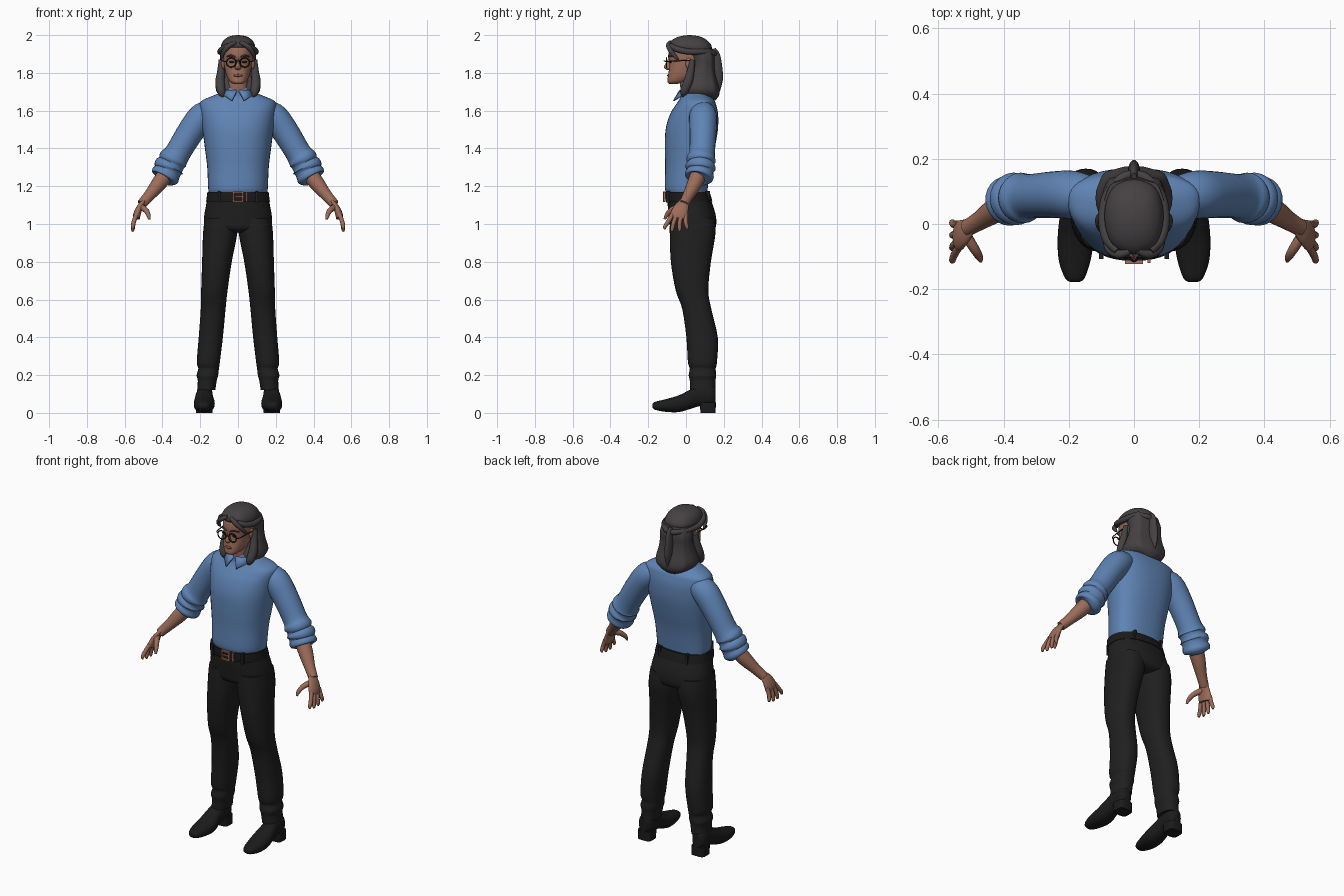
import bpy, bmesh, math
from mathutils import Vector

default = bpy.data.objects.get("Cube")
if default:
    bpy.data.objects.remove(default, do_unlink=True)


def material(name, red, green, blue):
    mat = bpy.data.materials.new(name)
    mat.use_nodes = True
    colour = (red, green, blue, 1)
    mat.diffuse_color = colour
    mat.node_tree.nodes["Principled BSDF"].inputs["Base Color"].default_value = colour
    return mat


SHIRT = material("blue shirt", .115, .23, .46)
SKIN = material("warm skin", .33, .15, .1)
HAIR = material("grey brown hair", .06, .053, .057)
TROUSERS = material("charcoal trousers", .014, .014, .014)
LEATHER = material("black leather", .011, .011, .012)
METAL = material("copper buckle", .4, .16, .1)
LIPS = material("lip brown", .22, .085, .065)
parts = []


def smooth(rows, steps):
    """Catmull-Rom interpolation through rows of numbers."""
    result = []
    last = len(rows) - 1
    for i in range(last):
        a, b = rows[max(i - 1, 0)], rows[i]
        c, d = rows[i + 1], rows[min(i + 2, last)]
        for s in range(steps):
            t = s / steps
            result.append([q + .5 * t * (r - p + t * (2 * p - 5 * q + 4 * r - e + t * (3 * (q - r) + e - p)))
                           for p, q, r, e in zip(a, b, c, d)])
    result.append(list(rows[-1]))
    return result


def finish(name, bm, mat, mirror):
    bmesh.ops.recalc_face_normals(bm, faces=bm.faces)
    mesh = bpy.data.meshes.new(name)
    bm.to_mesh(mesh)
    bm.free()
    mesh.materials.append(mat)
    obj = bpy.data.objects.new(name, mesh)
    bpy.context.collection.objects.link(obj)
    if mirror:
        obj.modifiers.new("Mirror", 'MIRROR').use_mirror_merge = False
    parts.append(obj)
    return obj


def skin_rings(name, rings, mat, mirror):
    """Bridge a list of equal rings of points and cap both ends."""
    bm = bmesh.new()
    loops = [[bm.verts.new(p) for p in ring] for ring in rings]
    n = len(loops[0])
    for low, high in zip(loops, loops[1:]):
        for i in range(n):
            j = (i + 1) % n
            bm.faces.new((low[i], low[j], high[j], high[i]))
    bm.faces.new(loops[0])
    bm.faces.new(loops[-1])
    return finish(name, bm, mat, mirror)


def loft(name, rows, mat, mirror=False, along="z", power=2.3, mid=.5, ripple=0, sides=32, steps=4):
    """Rows hold the level, then the low and high limits on the two other axes."""
    rings = []
    for level, a0, a1, b0, b1 in smooth(rows, steps):
        ring = []
        centre = b0 + (b1 - b0) * mid
        for i in range(sides):
            angle = math.tau * i / sides
            c, s = math.cos(angle), math.sin(angle)
            wave = 1 + ripple * math.cos(angle * 8)
            a = (a0 + a1) / 2 + (a1 - a0) / 2 * math.copysign(abs(c) ** (2 / power), c) * wave
            reach = b1 - centre if s > 0 else centre - b0
            b = centre + reach * math.copysign(abs(s) ** (2 / power), s) * wave
            ring.append((a, b, level) if along == "z" else (a, level, b))
        rings.append(ring)
    return skin_rings(name, rings, mat, mirror)


def centred(rows):
    return [(z, -half, half, front, back) for z, half, front, back in rows]


def tube(name, rows, mat, mirror=True, ref="y", flat=1, sides=14, steps=4):
    """Rows hold a path point and a radius."""
    rows = smooth(rows, steps)
    points = [Vector(r[:3]) for r in rows]
    axis = Vector([float(k == ref) for k in "xyz"])
    rings = []
    for i, row in enumerate(rows):
        tangent = points[min(i + 1, len(rows) - 1)] - points[max(i - 1, 0)]
        u = tangent.cross(axis).normalized()
        v = tangent.cross(u).normalized()
        rings.append([points[i] + row[3] * (u * flat * math.cos(math.tau * k / sides)
                                            + v * math.sin(math.tau * k / sides)) for k in range(sides)])
    return skin_rings(name, rings, mat, mirror)


def box(name, centre, size, mat, mirror=False):
    bm = bmesh.new()
    bmesh.ops.create_cube(bm, size=1)
    bmesh.ops.scale(bm, vec=size, verts=bm.verts)
    bmesh.ops.translate(bm, vec=centre, verts=bm.verts)
    return finish(name, bm, mat, mirror)


def ball(name, centre, size, mat, mirror=True):
    bm = bmesh.new()
    bmesh.ops.create_uvsphere(bm, u_segments=16, v_segments=10, radius=1)
    bmesh.ops.scale(bm, vec=size, verts=bm.verts)
    bmesh.ops.translate(bm, vec=centre, verts=bm.verts)
    return finish(name, bm, mat, mirror)


# Shirt body, sleeves with rolled cuffs, and collar
loft("shirt_body", centred([
    (1.16, .153, -.1, .112), (1.19, .158, -.112, .115), (1.3, .163, -.11, .13), (1.4, .175, -.112, .152),
    (1.5, .188, -.108, .169), (1.58, .198, -.085, .17), (1.63, .203, -.055, .16), (1.655, .188, -.038, .15),
    (1.68, .13, -.028, .125), (1.705, .07, -.022, .1)]), SHIRT, mid=.62, sides=40)
tube("sleeves", [
    (.12, .088, 1.595, .055), (.185, .09, 1.572, .073), (.25, .09, 1.49, .071), (.32, .085, 1.375, .068),
    (.343, .08, 1.34, .078), (.352, .079, 1.32, .069), (.365, .077, 1.3, .081), (.372, .075, 1.28, .071),
    (.384, .071, 1.258, .077), (.392, .068, 1.243, .07), (.394, .067, 1.24, .045)], SHIRT, sides=24)
loft("collar_stand", centred([(1.675, .085, -.032, .105), (1.7, .071, -.03, .1), (1.72, .066, -.025, .095)]), SHIRT)
bm = bmesh.new()
bm.faces.new([bm.verts.new(p) for p in (
    (.006, -.036, 1.708), (.068, .01, 1.722), (.078, -.022, 1.685), (.034, -.068, 1.655))])
flaps = finish("collar_flaps", bm, SHIRT, True)
flaps.modifiers.new("Thickness", 'SOLIDIFY').thickness = .008

# Forearms and hands
tube("forearms", [(.365, .075, 1.285, .045), (.42, .045, 1.212, .04), (.47, .012, 1.15, .03),
                  (.51, -.012, 1.105, .026)], SKIN, sides=18)
tube("palms", [(.5, -.006, 1.12, .026), (.522, -.025, 1.085, .04), (.535, -.036, 1.05, .047),
               (.538, -.04, 1.03, .044)], SKIN, flat=.42, sides=18)
for i, finger in enumerate(("index", "middle", "ring", "little")):
    base = -.072 + .024 * i
    tip = -.112 + .039 * i
    drop = .012 if finger == "middle" or finger == "ring" else 0
    tube(finger + "_fingers", [(.538, base, 1.05, .012), (.552, (base + tip) / 2 - .004, 1.01, .0115),
                               (.557, tip, .985 - drop, .01), (.556, tip, .972 - drop, .005)], SKIN, sides=10)
tube("thumbs", [(.515, -.035, 1.09, .017), (.49, -.075, 1.075, .015), (.475, -.1, 1.05, .012),
                (.47, -.113, 1.025, .006)], SKIN, ref="x", sides=10)

# Trousers
loft("trouser_hips", centred([
    (.955, .1, -.04, .12), (.975, .172, -.08, .154), (1.03, .18, -.09, .16), (1.1, .169, -.097, .142),
    (1.165, .156, -.1, .115)]), TROUSERS, sides=40)
loft("trouser_legs", [
    (1.03, .005, .176, -.085, .15), (.95, .004, .185, -.086, .156), (.8, .033, .19, -.08, .132),
    (.65, .055, .195, -.055, .118), (.55, .066, .197, -.02, .134), (.4, .08, .208, .002, .168),
    (.27, .096, .218, .01, .164), (.235, .101, .21, .02, .157), (.2, .105, .219, .014, .16),
    (.17, .113, .213, .02, .156), (.12, .12, .216, .022, .156)], TROUSERS, mirror=True)

# Belt, belt loops and buckle
loft("belt", centred([(1.118, .169, -.109, .14), (1.145, .165, -.113, .133), (1.17, .162, -.112, .124)]),
     LEATHER, sides=40, steps=1)
for spot, x, y in (("front", .1, -.096), ("rear", .09, .115)):
    box("belt_loops_" + spot, (x, y, 1.145), (.014, .022, .062), TROUSERS, True)
for z in (1.12, 1.168):
    box("buckle_rail", (0, -.117, z), (.052, .012, .008), METAL)
box("buckle_sides", (.024, -.117, 1.144), (.008, .012, .052), METAL, True)
box("buckle_prong", (.004, -.118, 1.144), (.04, .01, .006), METAL)
box("belt_keeper", (.046, -.113, 1.144), (.009, .014, .052), METAL)

# Shoes
loft("shoes", [
    (-.178, .168, .194, .03, .046), (-.165, .151, .212, .017, .058), (-.11, .133, .231, .006, .072),
    (-.04, .123, .234, .004, .092), (.02, .131, .228, .02, .122), (.07, .134, .22, .035, .145),
    (.13, .136, .219, .04, .145), (.157, .155, .2, .045, .13)], LEATHER, mirror=True, along="y")
loft("shoe_heels", [(0, .134, .222, .078, .157), (.055, .136, .22, .07, .158)], LEATHER,
     mirror=True, power=4, steps=1)

# Head and neck
loft("neck", centred([(1.67, .062, -.02, .09), (1.72, .054, -.03, .085), (1.79, .056, -.035, .09)]), SKIN)
loft("head", centred([
    (1.741, .02, -.088, -.05), (1.752, .042, -.098, 0), (1.78, .059, -.096, .05), (1.82, .07, -.09, .09),
    (1.86, .076, -.088, .12), (1.9, .079, -.092, .13), (1.94, .074, -.082, .11), (1.97, .05, -.04, .08)]),
     SKIN, mid=.55)
loft("nose", centred([(1.815, .008, -.1, -.07), (1.824, .017, -.113, -.07), (1.834, .014, -.117, -.07),
                      (1.86, .008, -.102, -.07), (1.885, .007, -.09, -.07)]), SKIN, sides=12, mid=.7)
ball("lips", (0, -.094, 1.786), (.024, .006, .007), LIPS, False)
ball("ears", (.079, .015, 1.85), (.01, .018, .03), SKIN)
ball("eyes", (.034, -.083, 1.858), (.014, .006, .006), LEATHER)
tube("eyebrows", [(.014, -.092, 1.884, .004), (.036, -.09, 1.892, .005), (.06, -.074, 1.886, .003)],
     HAIR, ref="z", sides=8)

# Round glasses
rim = [(.036 + .025 * math.cos(a), -.103, 1.855 + .025 * math.sin(a), .0035)
       for a in (math.tau * i / 20 for i in range(21))]
tube("glasses_rims", rim, LEATHER, sides=6, steps=1)
tube("glasses_bridge", [(-.012, -.105, 1.86, .003), (0, -.115, 1.864, .003), (.012, -.105, 1.86, .003)],
     LEATHER, mirror=False, ref="z", sides=6)
tube("glasses_temples", [(.06, -.102, 1.86, .003), (.078, -.085, 1.862, .003), (.086, .02, 1.866, .003)],
     LEATHER, ref="z", sides=6)

# Shoulder-length swept-back hair
loft("hair_crown", centred([
    (1.915, .082, -.04, .13), (1.932, .09, -.082, .136), (1.952, .087, -.09, .13), (1.975, .073, -.072, .108),
    (1.993, .045, -.034, .072), (2, .008, .01, .025)]), HAIR, ripple=.008)
loft("hair_length", centred([
    (1.655, .04, .08, .155), (1.675, .088, .0, .17), (1.7, .111, -.016, .176), (1.73, .115, -.012, .172),
    (1.78, .102, .012, .158), (1.83, .094, .035, .15), (1.88, .094, .028, .15), (1.93, .089, -.02, .137)]),
     HAIR, power=2.8, ripple=.02, sides=48)
# Half-up band, tied tail and loose locks
tube("hair_bands", [(.05, -.082, 1.945, .013), (.082, -.045, 1.925, .016), (.094, .02, 1.912, .016),
                    (.08, .09, 1.912, .016), (.035, .142, 1.905, .015), (0, .152, 1.9, .013)], HAIR, ref="z")
tube("hair_tail", [(0, .14, 1.925, .018), (0, .152, 1.89, .03), (0, .156, 1.82, .038), (0, .16, 1.76, .036),
                   (0, .165, 1.7, .015)], HAIR, mirror=False, flat=.5)
tube("temple_locks", [(.012, -.083, 1.962, .01), (.045, -.093, 1.945, .013), (.074, -.08, 1.915, .012),
                      (.086, -.055, 1.885, .009), (.088, -.04, 1.87, .004)], HAIR, ref="z")
tube("side_locks", [(.088, .035, 1.87, .014), (.09, .025, 1.81, .02), (.095, .01, 1.75, .025),
                    (.088, -.01, 1.7, .022), (.075, -.012, 1.67, .006)], HAIR)

# Smooth shading with crisp edges
bpy.ops.object.select_all(action='DESELECT')
for obj in parts:
    obj.select_set(True)
bpy.context.view_layer.objects.active = parts[0]
bpy.ops.object.shade_smooth_by_angle(angle=math.radians(50))
